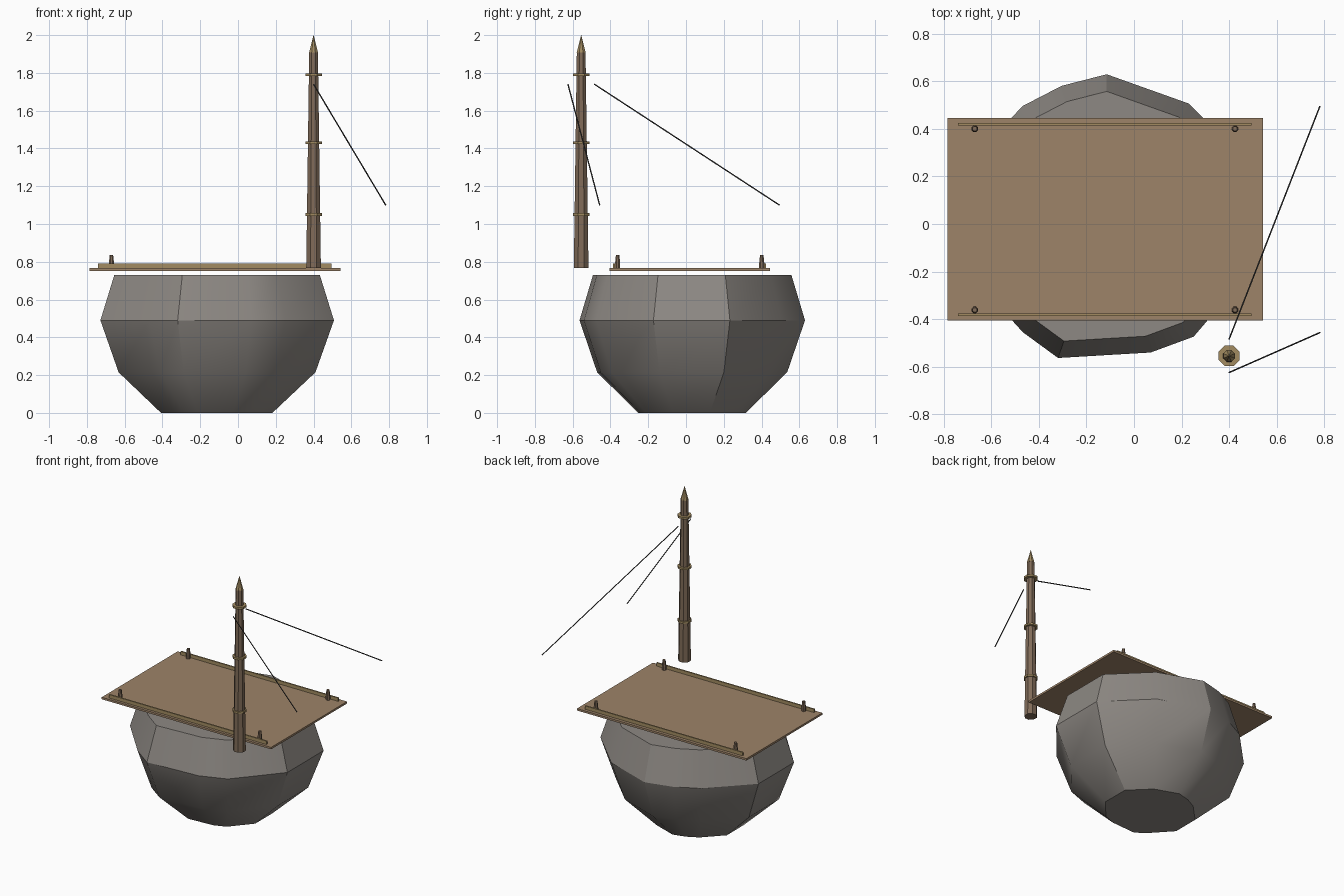
import bpy, bmesh, math
from mathutils import Vector

if "Cube" in bpy.data.objects:
    bpy.data.objects.remove(bpy.data.objects["Cube"])


def material(name, rgb):
    m = bpy.data.materials.new(name)
    m.diffuse_color = (*rgb, 1)
    m.use_nodes = True
    m.node_tree.nodes["Principled BSDF"].inputs["Base Color"].default_value = m.diffuse_color
    return m


STONE = material("stone", (0.27, 0.25, 0.23))
PLANK = material("plank", (0.34, 0.23, 0.14))
WOOD = material("dark_wood", (0.22, 0.15, 0.10))
BRASS = material("brass", (0.36, 0.26, 0.12))
ROPE = material("rope", (0.05, 0.05, 0.05))


def add(name, bm, mat, smooth=None):
    bmesh.ops.recalc_face_normals(bm, faces=bm.faces)
    me = bpy.data.meshes.new(name)
    bm.to_mesh(me)
    bm.free()
    me.materials.append(mat)
    ob = bpy.data.objects.new(name, me)
    bpy.context.collection.objects.link(ob)
    if smooth:
        bpy.ops.object.select_all(action='DESELECT')
        ob.select_set(True)
        bpy.context.view_layer.objects.active = ob
        bpy.ops.object.shade_smooth_by_angle(angle=math.radians(smooth))
    return ob


def loft(name, centre, outline, rings, mat, smooth=None):
    """Stack scaled copies of a polar outline; rings are (z, scale)."""
    bm = bmesh.new()
    loops = []
    for z, s in rings:
        loops.append([bm.verts.new((centre[0] + r * s * math.cos(math.radians(a)),
                                    centre[1] + r * s * math.sin(math.radians(a)), z))
                      for a, r in outline])
    n = len(outline)
    for lo, hi in zip(loops, loops[1:]):
        for i in range(n):
            j = (i + 1) % n
            bm.faces.new((lo[i], lo[j], hi[j], hi[i]))
    bm.faces.new(loops[0][::-1])
    bm.faces.new(loops[-1])
    return add(name, bm, mat, smooth)


def circle(n):
    return [((i + 0.5) * 360 / n, 1.0) for i in range(n)]


def box(name, lo, hi, mat):
    bm = bmesh.new()
    bmesh.ops.create_cube(bm, size=1)
    for v in bm.verts:
        v.co = [(a + b) / 2 + c * (b - a) for a, b, c in zip(lo, hi, v.co)]
    return add(name, bm, mat)


def rope(name, a, b, r):
    a, b = Vector(a), Vector(b)
    bm = bmesh.new()
    bmesh.ops.create_cone(bm, cap_ends=True, segments=6, radius1=r, radius2=r,
                          depth=(b - a).length)
    rot = (b - a).to_track_quat('Z', 'Y')
    for v in bm.verts:
        v.co = rot @ v.co + (a + b) / 2
    return add(name, bm, ROPE)


# Irregular boulder: one uneven outline scaled at four heights
outline = [(18, .655), (54, .589), (90, .60), (109, .583), (127, .585), (162, .645),
           (198, .645), (234, .60), (251, .628), (288, .60), (306, .623), (342, .655)]
loft("boulder", (-.115, .03), outline,
     [(0, .477), (.215, .843), (.49, 1), (.73, .88)], STONE, 30)

# Flat deck with a low rail and two pegs along each long side
box("deck", (-.785, -.405, .752), (.543, .445, .766), PLANK)
for side, rail_y, peg_y in (("front", -.382, -.362), ("back", .419, .401)):
    box(side + "_rail", (-.74, rail_y - .005, .766), (.495, rail_y + .005, .79), BRASS)
    for end, x in (("left", -.67), ("right", .425)):
        loft(f"{side}_{end}_peg", (x, peg_y), circle(8),
             [(.766, .015), (.79, .015), (.835, .01)], WOOD)

# Tapered mast with pointed tip and three collars
mast = (.40, -.555)
loft("mast", mast, circle(8), [(.766, .042), (1.91, .025)], WOOD)
loft("mast_tip", mast, circle(8), [(1.905, .026), (2.0, .0005)], BRASS)
for i, z in enumerate((1.05, 1.43, 1.79)):
    loft(f"mast_collar_{i + 1}", mast, circle(8),
         [(z - .007, .047), (z + .007, .047)], BRASS)

# Two stay ropes running down from the mast
rope("front_stay", (.40, -.625, 1.74), (.782, -.457, 1.10), .0035)
rope("back_stay", (.40, -.485, 1.74), (.782, .495, 1.10), .0035)
